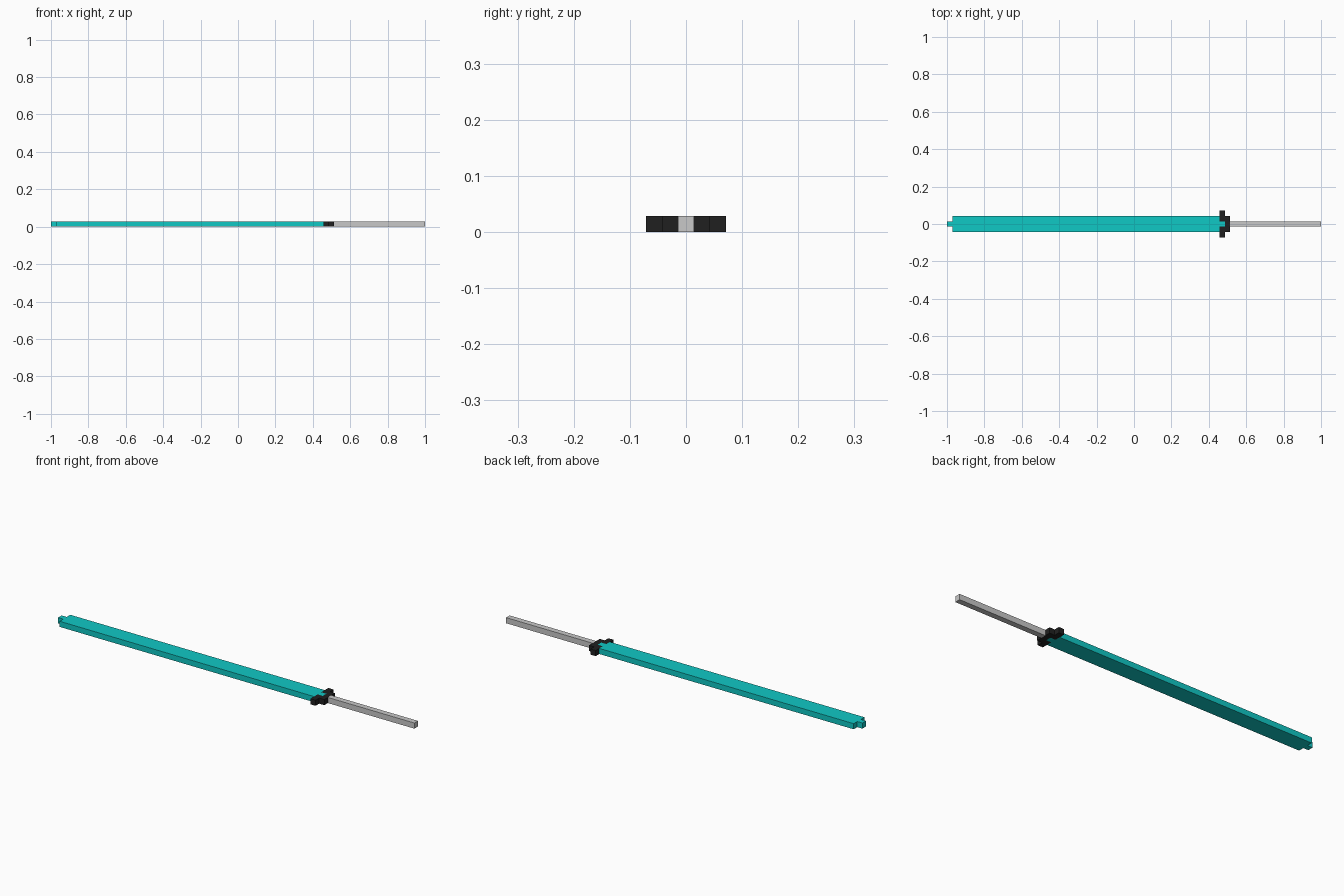
import bpy
import bmesh

if "Cube" in bpy.data.objects:
    bpy.data.objects.remove(bpy.data.objects["Cube"])

U = 2 / 70  # one block; the sword is 70 blocks long


def material(name, color):
    m = bpy.data.materials.new(name)
    m.diffuse_color = (*color, 1)
    m.use_nodes = True
    m.node_tree.nodes["Principled BSDF"].inputs["Base Color"].default_value = m.diffuse_color
    return m


teal = material("teal", (0.005, 0.58, 0.56))
black = material("black", (0.0144, 0.0144, 0.0144))
grey = material("light grey", (0.58, 0.58, 0.58))


def slab(name, outline, mat):
    """Extrude an outline, given in blocks, one block upward from z = 0.
    The outline lists the +y half and is mirrored to the -y half."""
    points = outline + [(x, -y) for x, y in reversed(outline)]
    bm = bmesh.new()
    face = bm.faces.new([bm.verts.new((x * U, y * U, 0)) for x, y in points])
    top = bmesh.ops.extrude_face_region(bm, geom=[face])["geom"]
    bmesh.ops.translate(bm, vec=(0, 0, U),
                        verts=[v for v in top if isinstance(v, bmesh.types.BMVert)])
    bmesh.ops.recalc_face_normals(bm, faces=bm.faces)
    mesh = bpy.data.meshes.new(name)
    bm.to_mesh(mesh)
    bm.free()
    mesh.materials.append(mat)
    obj = bpy.data.objects.new(name, mesh)
    bpy.context.collection.objects.link(obj)


# blade with stepped tip and narrow root
slab("blade", [(-35, .5), (-34, .5), (-34, 1.5), (16, 1.5), (16, .5), (17, .5)], teal)
# stepped guard wrapping the root of the blade
slab("guard", [(17, .5), (16, .5), (16, 2.5), (17, 2.5), (17, 1.5), (18, 1.5)], black)
# plain square handle
slab("handle", [(18, .5), (35, .5)], grey)
